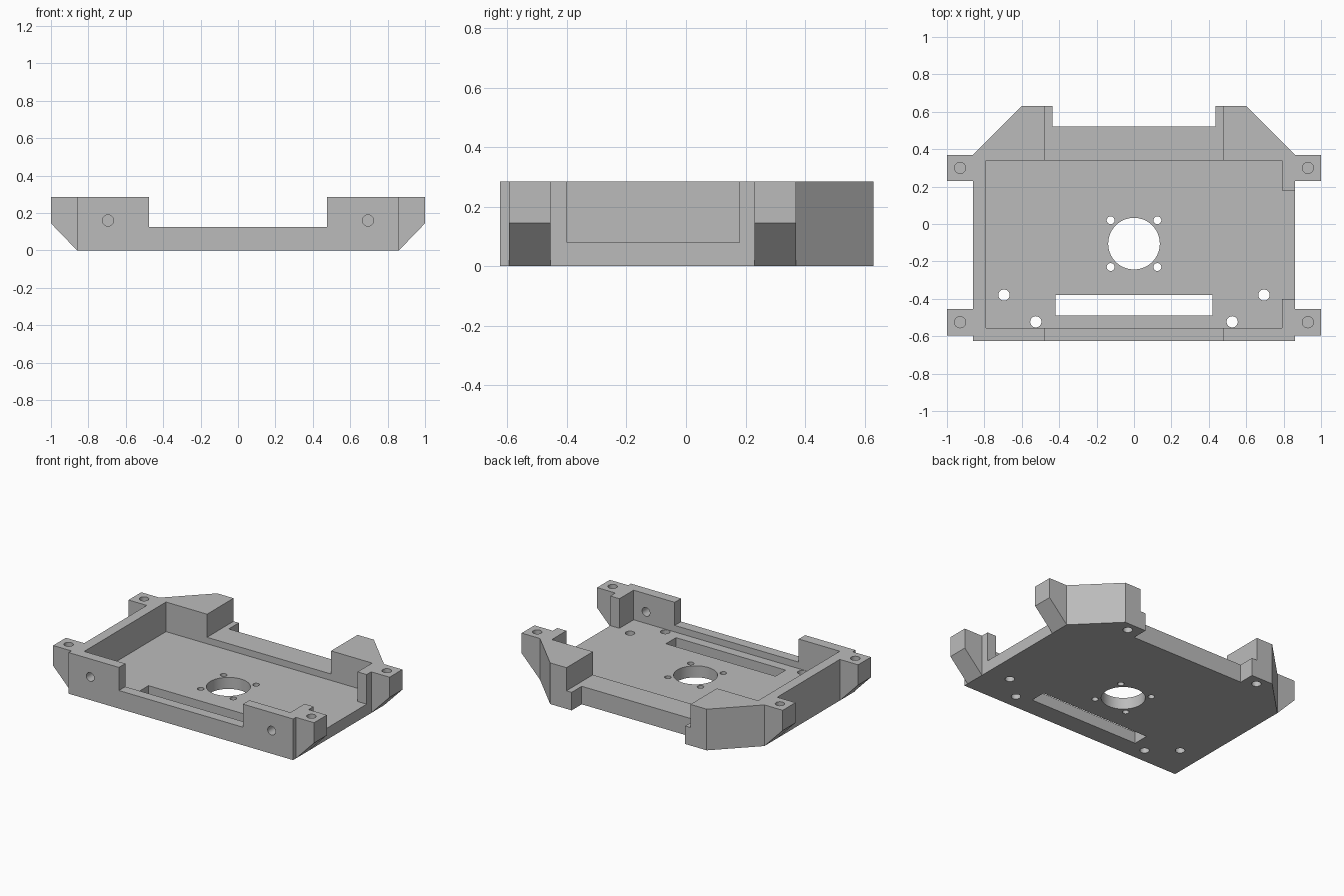
import bpy, bmesh, math
from mathutils import Matrix

cube = bpy.data.objects.get("Cube")
if cube:
    bpy.data.objects.remove(cube, do_unlink=True)

grey = bpy.data.materials.new("plain grey")
grey.use_nodes = True
COLOUR = (0.5, 0.5, 0.5, 1)
grey.diffuse_color = COLOUR
grey.node_tree.nodes["Principled BSDF"].inputs["Base Color"].default_value = COLOUR

TOP = 0.285      # rim height
FLOOR = 0.08     # tray floor height
OVER = 0.4       # cutter overshoot


def finish(name, bm):
    bmesh.ops.recalc_face_normals(bm, faces=bm.faces[:])
    mesh = bpy.data.meshes.new(name)
    bm.to_mesh(mesh)
    bm.free()
    mesh.materials.append(grey)
    obj = bpy.data.objects.new(name, mesh)
    bpy.context.collection.objects.link(obj)
    return obj


def prism(name, points, low, high, axis="z"):
    """Extrude an outline: xy points along z, or xz points along y."""
    bm = bmesh.new()
    place = (lambda a, b: (a, b, low)) if axis == "z" else (lambda a, b: (a, low, b))
    face = bm.faces.new([bm.verts.new(place(a, b)) for a, b in points])
    extruded = bmesh.ops.extrude_face_region(bm, geom=[face])["geom"]
    verts = [g for g in extruded if isinstance(g, bmesh.types.BMVert)]
    step = (0, 0, high - low) if axis == "z" else (0, high - low, 0)
    bmesh.ops.translate(bm, verts=verts, vec=step)
    return finish(name, bm)


def box(name, x0, x1, y0, y1, z0, z1):
    return prism(name, [(x0, y0), (x1, y0), (x1, y1), (x0, y1)], z0, z1)


def drill(centre, radius, depth, sides=32, along_y=False):
    bm = bmesh.new()
    turn = Matrix.Rotation(math.pi / 2 if along_y else 0, 4, "X")
    bmesh.ops.create_cone(bm, cap_ends=True, segments=sides, radius1=radius,
                          radius2=radius, depth=depth,
                          matrix=Matrix.Translation(centre) @ turn)
    return finish("drill_cutter", bm)


def cut(target, cutter):
    cutter.hide_render = True
    mod = target.modifiers.new("cut", "BOOLEAN")
    mod.operation = "DIFFERENCE"
    mod.solver = "EXACT"
    mod.object = cutter
    bpy.context.view_layer.objects.active = target
    bpy.ops.object.modifier_apply(modifier=mod.name)
    bpy.data.objects.remove(cutter, do_unlink=True)


def smooth(obj):
    bpy.ops.object.select_all(action="DESELECT")
    obj.select_set(True)
    bpy.context.view_layer.objects.active = obj
    bpy.ops.object.shade_smooth_by_angle(angle=math.radians(30))


# Tray body with chamfered rear corner blocks
half = [(0.86, -0.625), (0.86, 0.37), (0.6, 0.63), (0.435, 0.63), (0.435, 0.52)]
tray = prism("tray_body", half + [(-x, y) for x, y in reversed(half)], 0, TOP)

# Inner pocket, open through the left wall
pocket = [(-0.79, -0.555), (0.79, -0.555), (0.79, -0.4), (0.95, -0.4),
          (0.95, 0.18), (0.79, 0.18), (0.79, 0.34), (-0.79, 0.34)]
cut(tray, prism("pocket_cutter", pocket, FLOOR, OVER))

# Wide notch through front and rear walls, and the slot in the floor
cut(tray, box("notch_cutter", -0.475, 0.475, -1, 1, 0.125, OVER))
cut(tray, box("slot_cutter", -0.42, 0.42, -0.49, -0.38, -OVER, 0.2))

# Central bore with its four screw holes
cut(tray, drill((0, -0.105, 0), 0.138, OVER, 64))
for side in (-1, 1):
    for y in (-0.23, 0.02):
        cut(tray, drill((side * 0.125, y, 0), 0.021, OVER))
    # Floor holes, front wall hole and blind hole under the rear block
    cut(tray, drill((side * 0.695, -0.38, 0), 0.03, OVER))
    cut(tray, drill((side * 0.525, -0.523, 0), 0.03, OVER))
    cut(tray, drill((side * 0.695, -0.6, 0.16), 0.03, 0.2, along_y=True))
    cut(tray, drill((side * 0.525, 0.565, 0), 0.03, OVER))
smooth(tray)

# Four mounting tabs with sloped undersides and blind screw holes
for side, hand in ((1, "left"), (-1, "right")):
    for y, end in ((-0.525, "front"), (0.3, "rear")):
        outline = [(0.86, 0), (1, 0.145), (1, TOP), (0.86, TOP)]
        tab = prism(f"{end}_{hand}_mounting_tab", [(side * x, z) for x, z in outline],
                    y - 0.07, y + 0.07, "y")
        cut(tab, drill((side * 0.93, y, TOP), 0.03, 0.26))
        smooth(tab)
